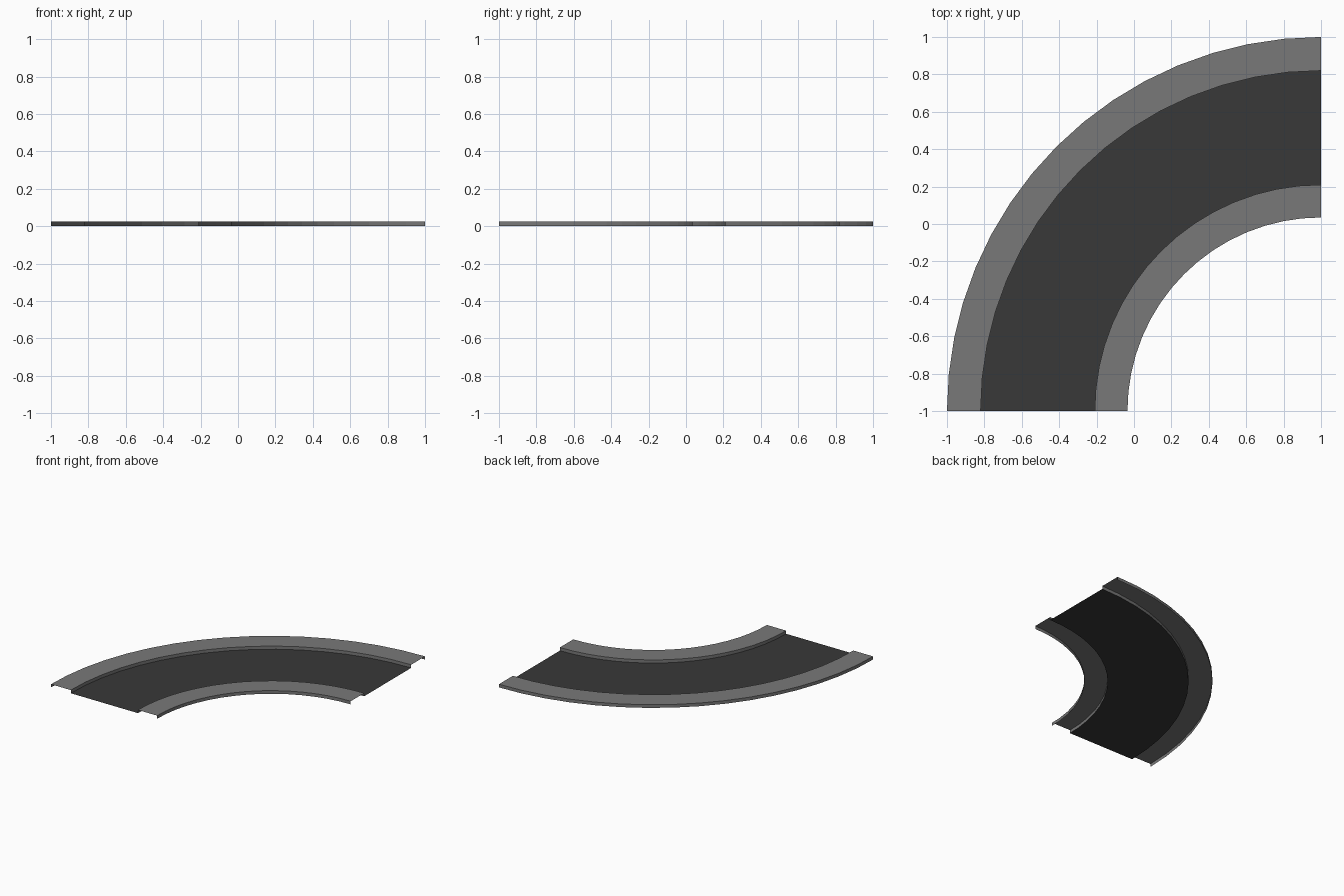
import bpy, bmesh
from math import sin, cos, pi

if "Cube" in bpy.data.objects:
    bpy.data.objects.remove(bpy.data.objects["Cube"])

CENTRE = (1.0, -1.0)   # centre of the bend
STEPS = 16             # segments over the quarter turn
KERB_H = 0.026


def material(name, value):
    m = bpy.data.materials.new(name)
    m.diffuse_color = (value, value, value, 1)
    m.use_nodes = True
    m.node_tree.nodes["Principled BSDF"].inputs["Base Color"].default_value = m.diffuse_color
    return m


def sweep(name, profile, mat):
    """Sweep an open (radius, z) profile through the quarter turn."""
    bm = bmesh.new()
    rings = []
    for i in range(STEPS + 1):
        a = pi / 2 + i * pi / 2 / STEPS
        rings.append([bm.verts.new((CENTRE[0] + r * cos(a), CENTRE[1] + r * sin(a), z))
                      for r, z in profile])
    for a, b in zip(rings, rings[1:]):
        for j in range(len(profile) - 1):
            bm.faces.new((a[j], b[j], b[j + 1], a[j + 1]))
    # profile runs from inside to outside, so normals face up and out
    for f in bm.faces:
        f.normal_update()
    if sum(f.normal.z for f in bm.faces) < 0:
        bmesh.ops.reverse_faces(bm, faces=bm.faces[:])
    mesh = bpy.data.meshes.new(name)
    bm.to_mesh(mesh)
    bm.free()
    mesh.materials.append(mat)
    obj = bpy.data.objects.new(name, mesh)
    bpy.context.collection.objects.link(obj)
    return obj


asphalt = material("asphalt", 0.04)
concrete = material("concrete", 0.19)

# Road surface: flat strip at ground level
sweep("road_surface", [(1.21, 0), (1.82, 0)], asphalt)

# Pavements: hollow strips with a top and two kerb walls
for name, r0, r1 in (("inner_pavement", 1.035, 1.21), ("outer_pavement", 1.82, 2.0)):
    sweep(name, [(r0, 0), (r0, KERB_H), (r1, KERB_H), (r1, 0)], concrete)
